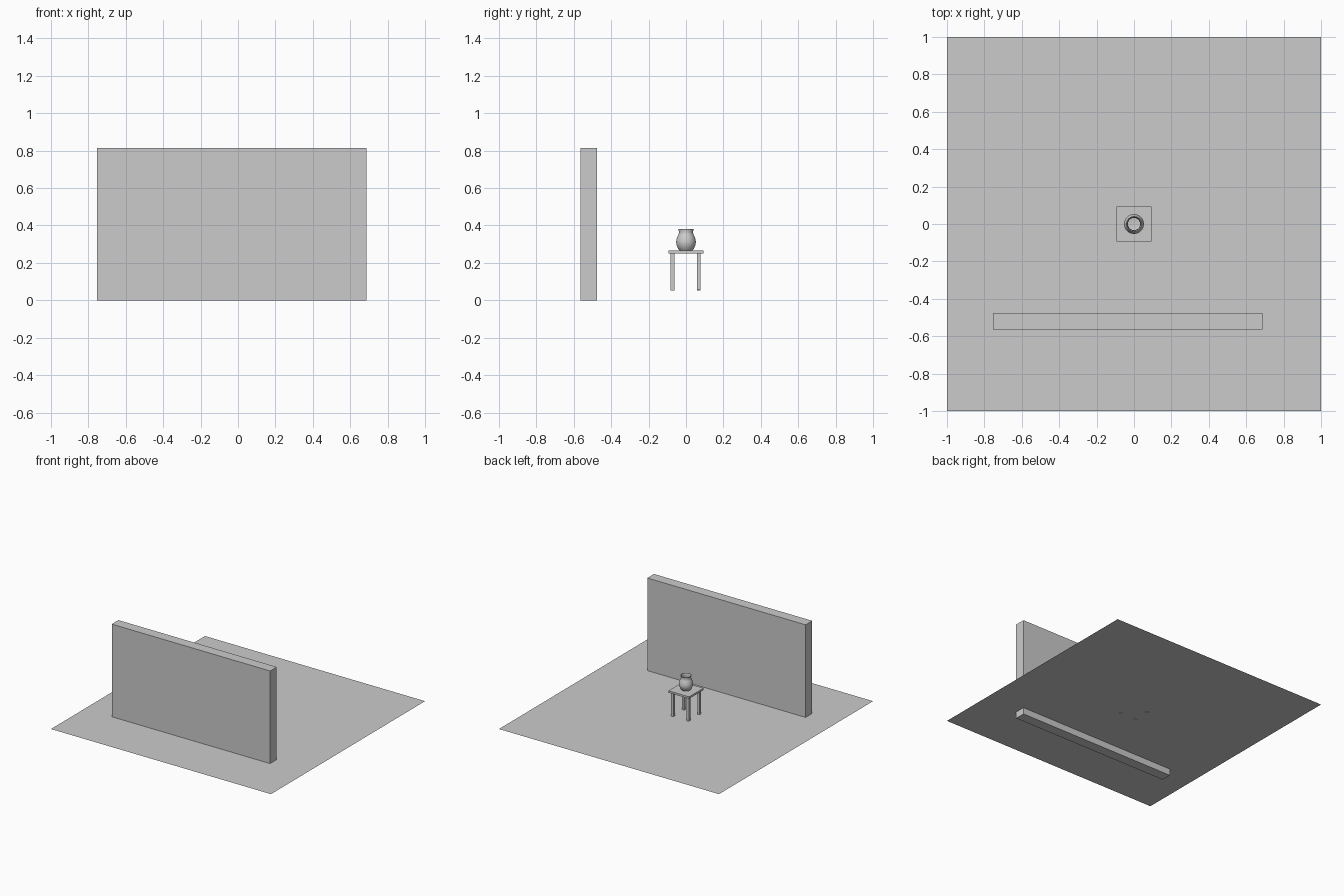
import bpy, bmesh, math
from mathutils import Vector

cube = bpy.data.objects.get("Cube")
if cube:
    bpy.data.objects.remove(cube, do_unlink=True)

grey = bpy.data.materials.new("plain_grey")
grey.use_nodes = True
colour = (0.6, 0.6, 0.6, 1)
grey.diffuse_color = colour
grey.node_tree.nodes["Principled BSDF"].inputs["Base Color"].default_value = colour


def add_object(name, bm):
    mesh = bpy.data.meshes.new(name)
    bm.to_mesh(mesh)
    bm.free()
    mesh.materials.append(grey)
    obj = bpy.data.objects.new(name, mesh)
    bpy.context.collection.objects.link(obj)
    return obj


def box(name, low, high):
    low, high = Vector(low), Vector(high)
    bm = bmesh.new()
    bmesh.ops.create_cube(bm, size=1)
    bmesh.ops.scale(bm, vec=high - low, verts=bm.verts)
    bmesh.ops.translate(bm, vec=(low + high) / 2, verts=bm.verts)
    return add_object(name, bm)


# Floor: a single sheet, pierced by the wall and the feet
FLOOR = 0.054
bm = bmesh.new()
bmesh.ops.create_grid(bm, x_segments=1, y_segments=1, size=1)
bmesh.ops.translate(bm, vec=(0, 0, FLOOR), verts=bm.verts)
add_object("floor", bm)

# Wall
box("wall", (-0.753, -0.563, 0), (0.686, -0.477, 0.815))

# Table
TOP = 0.265
box("table_top", (-0.094, -0.094, 0.249), (0.094, 0.094, TOP))
for side, x in (("right", -0.07), ("left", 0.07)):
    for end, y in (("front", -0.072), ("back", 0.068)):
        foot = FLOOR if (side, end) == ("left", "back") else 0.052
        box(f"{end}_{side}_leg", (x - 0.01, y - 0.01, foot), (x + 0.01, y + 0.01, 0.25))

# Vase: outer wall, rim, then the hollow inside
profile = [(0, 0), (0.032, 0), (0.043, 0.012), (0.051, 0.032), (0.053, 0.048),
           (0.049, 0.068), (0.041, 0.086), (0.036, 0.098), (0.042, 0.117),
           (0.039, 0.117), (0.033, 0.098), (0.046, 0.066), (0.049, 0.046),
           (0.04, 0.014), (0, 0.006)]
bm = bmesh.new()
verts = [bm.verts.new((r, 0, TOP + z)) for r, z in profile]
edges = [bm.edges.new(pair) for pair in zip(verts, verts[1:])]
bmesh.ops.spin(bm, geom=verts + edges, cent=(0, 0, 0), axis=(0, 0, 1),
               angle=math.tau, steps=32, use_merge=True)
bmesh.ops.remove_doubles(bm, verts=bm.verts, dist=0.0002)
bmesh.ops.recalc_face_normals(bm, faces=bm.faces)
vase = add_object("vase", bm)
bpy.ops.object.select_all(action="DESELECT")
vase.select_set(True)
bpy.context.view_layer.objects.active = vase
bpy.ops.object.shade_smooth_by_angle(angle=math.radians(40))
